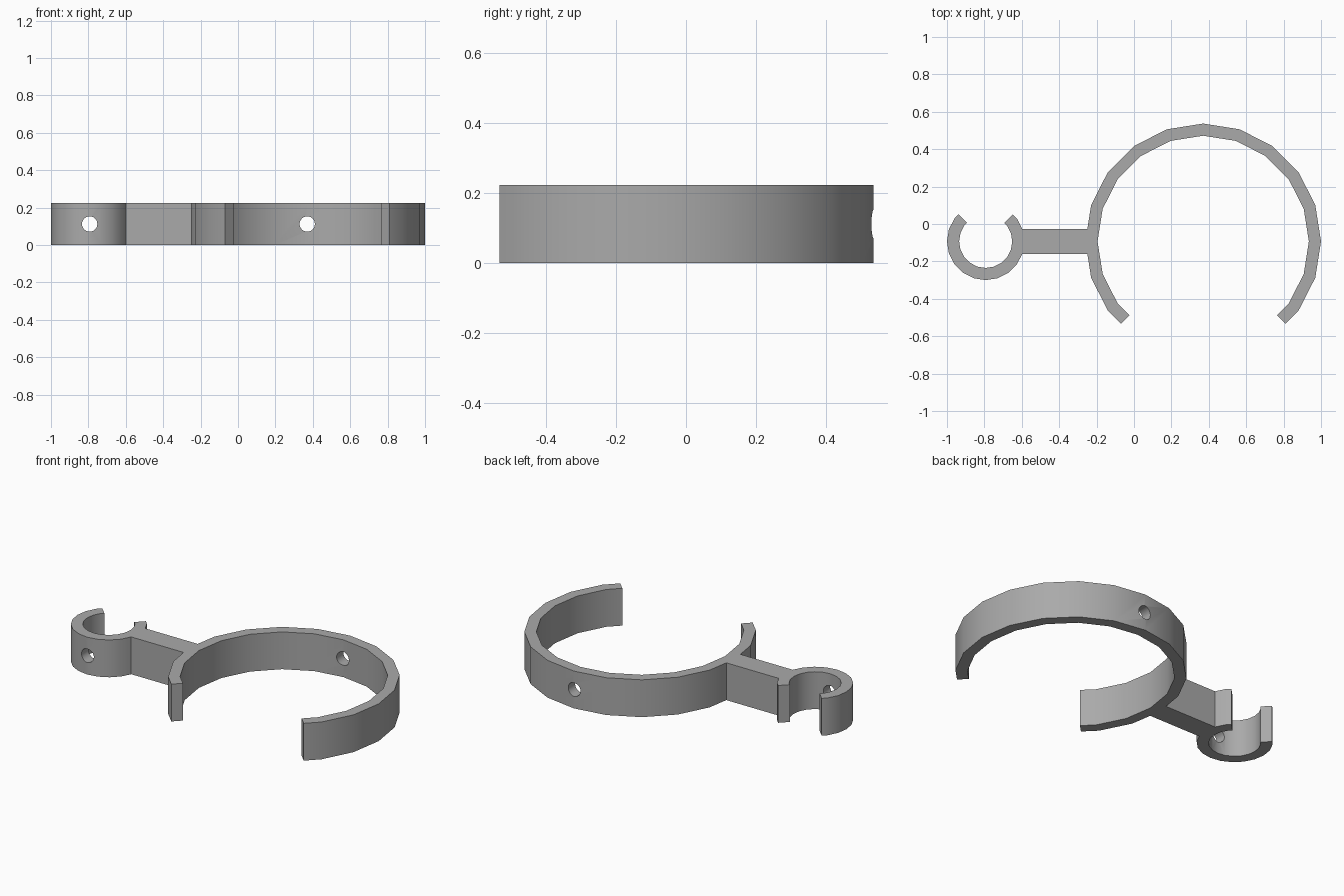
import bpy, bmesh
from math import radians, cos, sin, pi
from mathutils import Matrix

if "Cube" in bpy.data.objects:
    bpy.data.objects.remove(bpy.data.objects["Cube"])

HEIGHT = 0.224
AXIS_Y = -0.093
BIG_X, SMALL_X = 0.37, -0.793
STEP = 18

grey = bpy.data.materials.new("plain grey")
grey.use_nodes = True
colour = (0.4, 0.4, 0.4, 1)
grey.diffuse_color = colour
grey.node_tree.nodes["Principled BSDF"].inputs["Base Color"].default_value = colour


def make_object(name, bm):
    bmesh.ops.recalc_face_normals(bm, faces=bm.faces[:])
    mesh = bpy.data.meshes.new(name)
    bm.to_mesh(mesh)
    bm.free()
    mesh.materials.append(grey)
    obj = bpy.data.objects.new(name, mesh)
    bpy.context.collection.objects.link(obj)
    return obj


def open_ring(name, x, outer, inner, start, end):
    """Faceted C-shaped clip whose ends are cut along radial lines."""
    angles = [start] + [a for a in range(-360, 720, STEP) if start < a < end] + [end]

    def point(bm, radius, a):
        # stay on the flat side of the polygon where an end falls between corners
        off = a % STEP - STEP / 2
        r = radius * cos(radians(STEP / 2)) / cos(radians(off))
        return bm.verts.new((x + r * cos(radians(a)), AXIS_Y + r * sin(radians(a)), 0))

    bm = bmesh.new()
    rows = [(point(bm, outer, a), point(bm, inner, a)) for a in angles]
    for (a, b), (c, d) in zip(rows, rows[1:]):
        bm.faces.new((a, c, d, b))
    extruded = bmesh.ops.extrude_face_region(bm, geom=bm.faces[:], use_keep_orig=True)
    top = [g for g in extruded["geom"] if isinstance(g, bmesh.types.BMVert)]
    bmesh.ops.translate(bm, vec=(0, 0, HEIGHT), verts=top)
    return make_object(name, bm)


def boolean(target, tool, operation):
    mod = target.modifiers.new(operation.lower(), "BOOLEAN")
    mod.operation = operation
    mod.solver = "EXACT"
    mod.object = tool
    bpy.context.view_layer.objects.active = target
    bpy.ops.object.modifier_apply(modifier=mod.name)
    bpy.data.objects.remove(tool)


def drill(target, x, y):
    """Round screw hole through one wall, front to back."""
    bm = bmesh.new()
    bmesh.ops.create_cone(bm, cap_ends=True, segments=24, radius1=0.041, radius2=0.041,
                          depth=0.2, matrix=Matrix.Translation((x, y, HEIGHT / 2))
                          @ Matrix.Rotation(pi / 2, 4, "X"))
    boolean(target, make_object("hole_cutter", bm), "DIFFERENCE")


# Large clip opens to the front, small clip opens to the back
large = open_ring("double_clip", BIG_X, 0.63, 0.565, -45, 225)
small = open_ring("small_clip", SMALL_X, 0.207, 0.142, 135, 405)

# Straight arm between the clips
left, right = SMALL_X + 0.165, BIG_X - 0.585
bm = bmesh.new()
bmesh.ops.create_cube(bm, size=1, matrix=Matrix.Translation(((left + right) / 2, AXIS_Y, HEIGHT / 2))
                      @ Matrix.Diagonal((right - left, 0.134, HEIGHT, 1)))
arm = make_object("connecting_arm", bm)

# Join into one solid and drill the screw holes
boolean(large, arm, "UNION")
boolean(large, small, "UNION")
drill(large, BIG_X, AXIS_Y + 0.6)
drill(large, SMALL_X, AXIS_Y - 0.175)

bpy.ops.object.select_all(action="DESELECT")
large.select_set(True)
bpy.context.view_layer.objects.active = large
bpy.ops.object.shade_smooth_by_angle(angle=radians(30))
